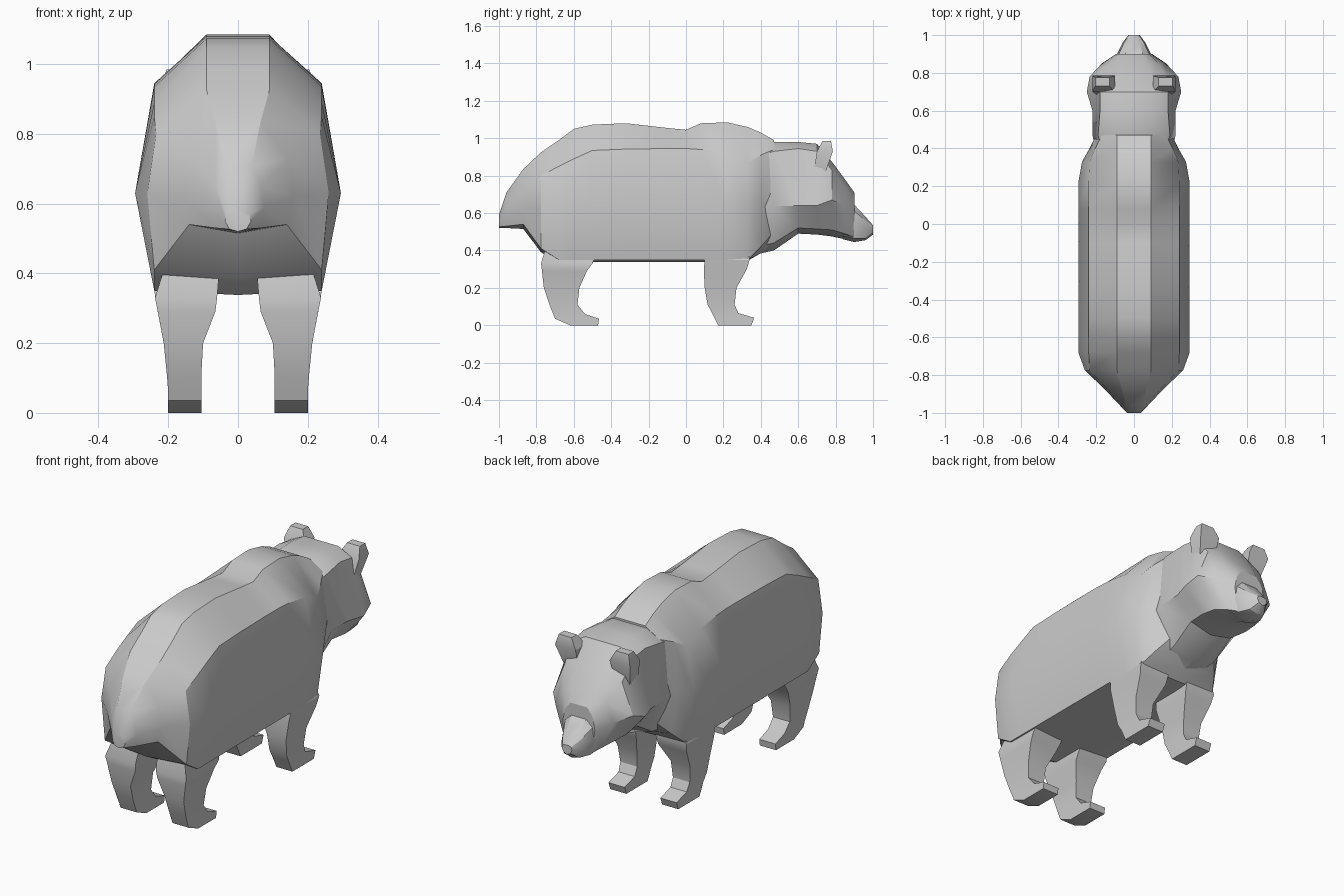
import bpy, bmesh, math

cube = bpy.data.objects.get("Cube")
if cube:
    bpy.data.objects.remove(cube)

fur = bpy.data.materials.new("fur_grey")
fur.use_nodes = True
grey = (0.6, 0.6, 0.6, 1)
fur.diffuse_color = grey
fur.node_tree.nodes["Principled BSDF"].inputs["Base Color"].default_value = grey


def loft(name, rings, angle=30):
    """Skin a closed tube through equal-sized rings of points and cap both ends."""
    bm = bmesh.new()
    loops = [[bm.verts.new(p) for p in ring] for ring in rings]
    n = len(loops[0])
    for a, b in zip(loops, loops[1:]):
        for i in range(n):
            j = (i + 1) % n
            bm.faces.new((a[i], a[j], b[j], b[i]))
    bm.faces.new(loops[0])
    bm.faces.new(loops[-1])
    bmesh.ops.recalc_face_normals(bm, faces=bm.faces)
    mesh = bpy.data.meshes.new(name)
    bm.to_mesh(mesh)
    bm.free()
    mesh.materials.append(fur)
    obj = bpy.data.objects.new(name, mesh)
    bpy.context.collection.objects.link(obj)
    bpy.ops.object.select_all(action='DESELECT')
    obj.select_set(True)
    bpy.context.view_layer.objects.active = obj
    bpy.ops.object.shade_smooth_by_angle(angle=math.radians(angle))
    return obj


def section(y, top, shoulder, side, low, bottom):
    """Symmetric cross-section from (x, z) pairs, closed by a point underneath."""
    half = [top, shoulder, side, low]
    right = [(x, y, z) for x, z in half]
    left = [(-x, y, z) for x, z in reversed(half)]
    return right + [(0, y, bottom)] + left


def limb(name, rows, sign):
    """Box-section limb from rows of height, back, front, inner, outer."""
    rings = [[(sign * i, b, z), (sign * o, b, z), (sign * o, f, z), (sign * i, f, z)]
             for z, b, f, i, o in rows]
    return loft(name, rings)


# Body: stubby tail, rump, then a barrel of constant width
body = [
    section(-1.0, (.015, .59), (.033, .57), (.037, .55), (.025, .527), .52),
    section(-.96, (.04, .71), (.065, .65), (.075, .59), (.065, .53), .52),
    section(-.87, (.065, .835), (.145, .73), (.16, .62), (.14, .54), .515),
    section(-.775, (.09, .925), (.235, .80), (.26, .63), (.24, .41), .39),
]
barrel = [(-.68, .99, .85), (-.6, 1.05, .89), (-.5, 1.073, .935), (-.32, 1.08, .942),
          (-.1, 1.055, .945), (0, 1.045, .945), (.08, 1.08, .94), (.22, 1.085, .92)]
for y, ridge, shoulder in barrel:
    body.append(section(y, (.09, ridge), (.24, shoulder), (.295, .63), (.24, .35), .338))
# Shoulders and chest close in toward the neck
body += [
    section(.33, (.09, 1.06), (.235, .87), (.275, .63), (.235, .35), .345),
    section(.4, (.09, 1.03), (.205, .91), (.235, .66), (.19, .42), .385),
    section(.47, (.09, .99), (.17, .94), (.2, .72), (.13, .5), .42),
]
loft("body", body)

# Head: neck, broad cheeks and sloping forehead
loft("head", [
    section(.38, (.09, .95), (.17, .9), (.2, .635), (.12, .42), .38),
    section(.47, (.1, .98), (.19, .93), (.22, .635), (.13, .44), .40),
    section(.6, (.1, .98), (.18, .945), (.22, .64), (.13, .52), .49),
    section(.7, (.1, .97), (.18, .93), (.25, .64), (.14, .515), .485),
    section(.78, (.09, .875), (.17, .83), (.235, .67), (.13, .51), .475),
    section(.85, (.07, .78), (.13, .74), (.17, .64), (.1, .49), .46),
    section(.9, (.05, .71), (.08, .67), (.095, .6), (.07, .47), .447),
])

# Muzzle tapering to the nose
loft("muzzle", [
    section(.84, (.05, .68), (.085, .64), (.095, .57), (.075, .48), .46),
    section(.9, (.045, .645), (.08, .61), (.09, .54), (.07, .465), .445),
    section(.96, (.03, .58), (.052, .56), (.06, .52), (.045, .465), .455),
    section(1.0, (.012, .535), (.025, .53), (.03, .515), (.02, .495), .485),
])

# Legs and ears, mirrored across the middle
hind = [(.45, -.74, -.45, .05, .2), (.33, -.775, -.5, .06, .238),
        (.29, -.77, -.53, .065, .23), (.2, -.76, -.57, .1, .213),
        (.11, -.73, -.58, .105, .204), (.06, -.71, -.54, .105, .2),
        (.035, -.7, -.465, .105, .2), (0, -.62, -.47, .105, .2)]
fore = [(.45, .12, .33, .05, .2), (.35, .1, .34, .06, .24),
        (.3, .095, .325, .065, .232), (.2, .1, .27, .1, .213),
        (.11, .115, .26, .105, .204), (.065, .14, .28, .105, .2),
        (.04, .152, .365, .105, .2), (0, .172, .35, .105, .2)]
ear = [(.8, .68, .74, .11, .19), (.93, .7, .785, .1, .22), (.985, .73, .775, .13, .205)]

for side, sign in (("left", 1), ("right", -1)):
    limb("hind_leg_" + side, hind, sign)
    limb("front_leg_" + side, fore, sign)
    limb("ear_" + side, ear, sign)
